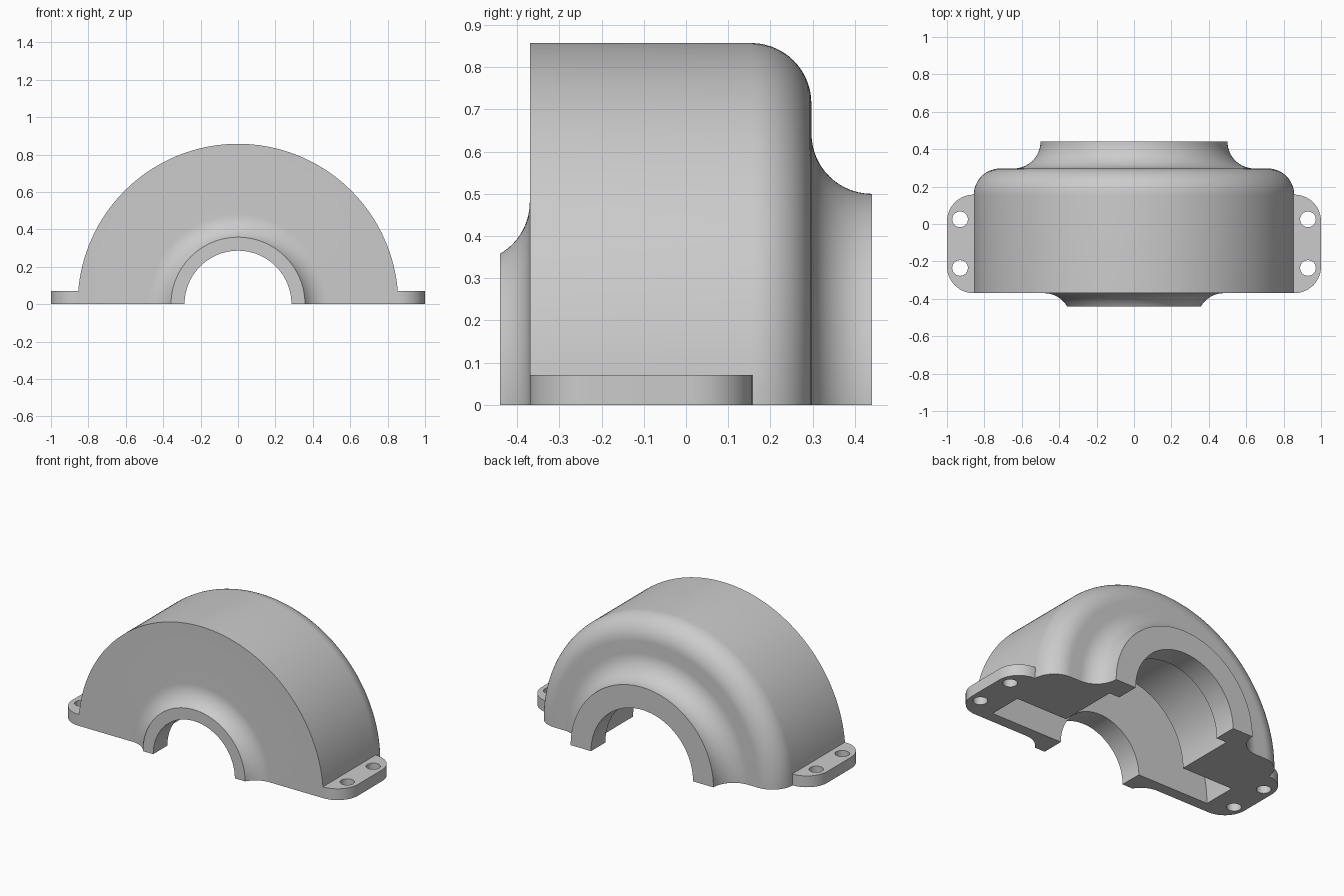
import bpy, bmesh
from math import sin, cos, pi, radians

cube = bpy.data.objects.get("Cube")
if cube:
    bpy.data.objects.remove(cube, do_unlink=True)

U = 1 / 14            # module the casting is drawn on
FRONT, BACK = -0.37, 0.297
END = 0.44

grey = bpy.data.materials.new("cast_grey")
grey.use_nodes = True
colour = (0.6, 0.6, 0.6, 1)
grey.diffuse_color = colour
grey.node_tree.nodes["Principled BSDF"].inputs["Base Color"].default_value = colour


def arc(cx, cy, r, start, end, n=14):
    """Points on an arc, angles in degrees."""
    angles = [radians(start + (end - start) * i / n) for i in range(n + 1)]
    return [(cx + r * cos(a), cy + r * sin(a)) for a in angles]


def finish(obj):
    obj.data.materials.clear()
    obj.data.materials.append(grey)
    bpy.ops.object.select_all(action="DESELECT")
    obj.select_set(True)
    bpy.context.view_layer.objects.active = obj
    bpy.ops.object.shade_smooth_by_angle(angle=radians(30))


def half_turn(name, profile, steps=96):
    """Sweep a closed (radius, y) profile half way round the y axis."""
    bm = bmesh.new()
    rings = []
    for i in range(steps + 1):
        a = pi * i / steps
        rings.append([bm.verts.new((r * cos(a), y, r * sin(a))) for r, y in profile])
    n = len(profile)
    for p, q in zip(rings, rings[1:]):
        for j in range(n):
            k = (j + 1) % n
            bm.faces.new((p[j], p[k], q[k], q[j]))
    bm.faces.new(rings[0])
    bm.faces.new(rings[-1])
    bmesh.ops.recalc_face_normals(bm, faces=bm.faces)
    mesh = bpy.data.meshes.new(name)
    bm.to_mesh(mesh)
    bm.free()
    obj = bpy.data.objects.new(name, mesh)
    bpy.context.collection.objects.link(obj)
    finish(obj)


def flange(name, side):
    """Mounting ear: rounded outline with two bolt holes."""
    r = 2 * U
    rear = 0.157
    outline = [(0.82, FRONT)] + arc(1 - r, FRONT + r, r, -90, 0)
    outline += arc(1 - r, rear - r, r, 0, 90) + [(0.82, rear)]
    holes = [arc(0.93, y, 0.042, 0, 345, 23) for y in (-0.235, 0.025)]
    curve = bpy.data.curves.new(name, "CURVE")
    curve.dimensions = "2D"
    curve.fill_mode = "BOTH"
    curve.extrude = U / 2
    for points in [outline] + holes:
        spline = curve.splines.new("POLY")
        spline.points.add(len(points) - 1)
        for point, (x, y) in zip(spline.points, points):
            point.co = (side * x, y, 0, 1)
        spline.use_cyclic_u = True
    obj = bpy.data.objects.new(name, curve)
    bpy.context.collection.objects.link(obj)
    bpy.ops.object.select_all(action="DESELECT")
    obj.select_set(True)
    bpy.context.view_layer.objects.active = obj
    bpy.ops.object.convert(target="MESH")
    obj = bpy.context.view_layer.objects.active
    bm = bmesh.new()
    bm.from_mesh(obj.data)
    bmesh.ops.translate(bm, verts=bm.verts, vec=(0, 0, U / 2))
    bmesh.ops.remove_doubles(bm, verts=bm.verts, dist=1e-5)
    bmesh.ops.recalc_face_normals(bm, faces=bm.faces)
    bm.to_mesh(obj.data)
    bm.free()
    finish(obj)


# Housing outside: front collar, drum, rounded shoulder, rear collar
profile = arc(0.481, FRONT - 2 * U, 2 * U, 149.5, 90)
profile += [(12 * U, FRONT)]
profile += arc(10 * U, BACK - 2 * U, 2 * U, 0, 90)
profile += arc(9 * U, END, 2 * U, 270, 180)
# Housing inside: rear bore, bearing seat, wide chamber, front bore
profile += [(5 * U, END), (5 * U, BACK), (6 * U, BACK), (6 * U, -0.083),
            (11 * U, -0.083), (11 * U, FRONT + U), (4 * U, FRONT + U), (4 * U, -END)]
half_turn("housing", profile)

flange("left_flange", 1)
flange("right_flange", -1)
